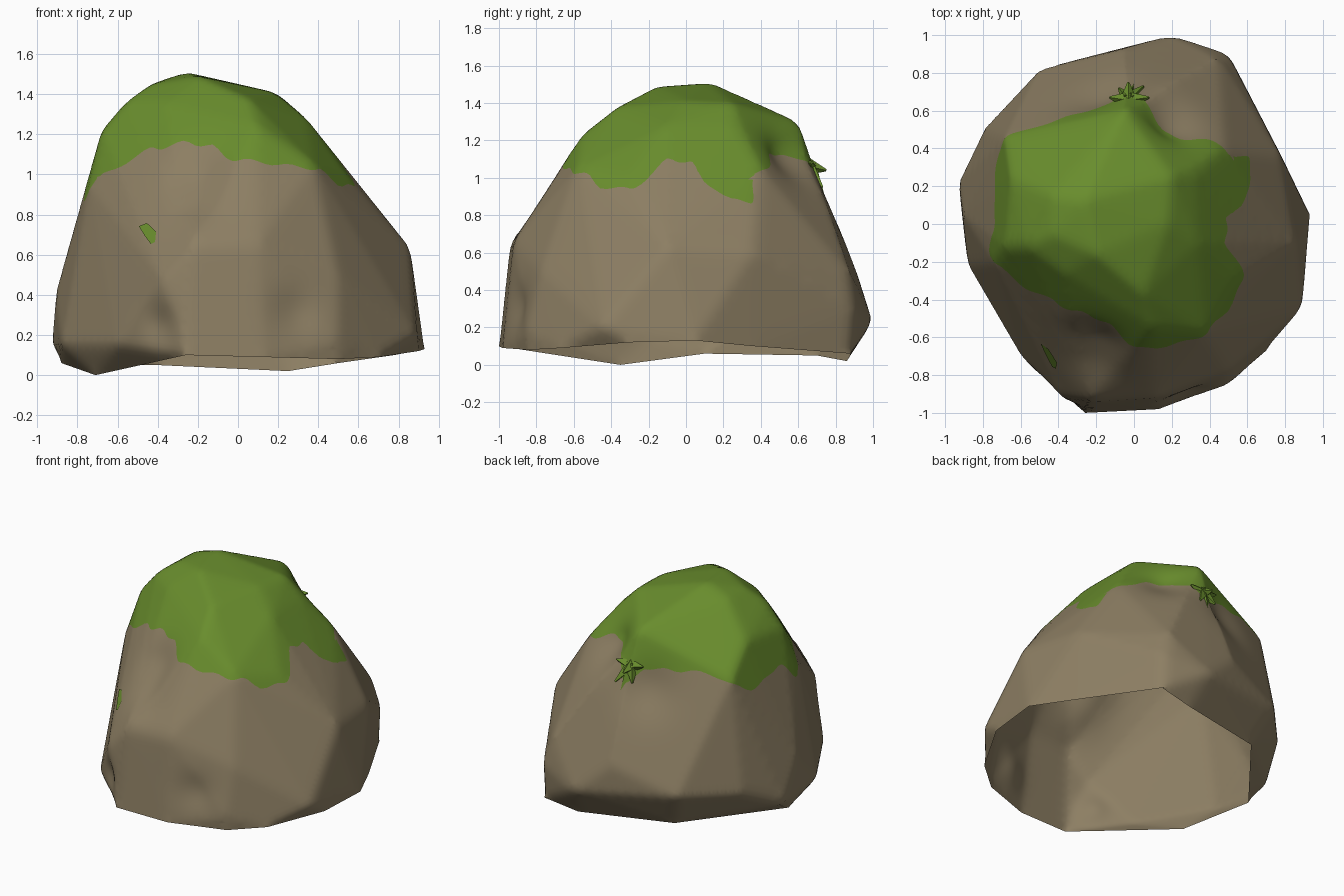
import bpy, bmesh, math
from mathutils import Vector
from mathutils.bvhtree import BVHTree

cube = bpy.data.objects.get("Cube")
if cube:
    bpy.data.objects.remove(cube, do_unlink=True)


def make_material(name, colour):
    mat = bpy.data.materials.new(name)
    mat.use_nodes = True
    mat.diffuse_color = (*colour, 1)
    mat.node_tree.nodes["Principled BSDF"].inputs["Base Color"].default_value = (*colour, 1)
    return mat


stone = make_material("brown stone", (0.265, 0.21, 0.125))
moss = make_material("green moss", (0.14, 0.265, 0.026))

# Corner points of the boulder, from the open rim at the foot to the crown
rim = [(-.71, -.35, 0), (-.88, .1, .06), (-.26, -1, .1), (.13, -.98, .09),
       (.5, -.84, .08), (.7, -.67, .09), (.9, -.31, .12), (.93, .05, .13),
       (.78, .36, .1), (.5, .88, .06), (.25, .86, .02), (-.4, .7, .05)]
belly = [(-.93, .23, .15), (-.8, .5, .28), (-.5, .82, .3), (.2, 1, .23), (.5, .9, .3),
         (.89, -.45, .2), (.5, -.85, .17), (-.6, -.7, .15), (-.88, -.22, .15)]
waist = [(-.91, .05, .4), (-.38, -.92, .48), (-.22, -.94, .66), (.1, -.92, .66),
         (.5, -.77, .5), (.86, -.1, .63), (.78, .36, .6), (.45, .88, .48), (-.05, .93, .45)]
shoulder = [(-.74, -.2, .95), (-.68, .46, 1.06), (-.45, .52, 1.05), (-.03, .68, 1.1),
            (.48, .4, 1.05), (.54, -.3, 1.0), (.38, -.58, 1.05), (0, -.6, 1.1),
            (-.38, -.37, 1.13)]
crown = [(-.68, -.12, 1.22), (-.65, .25, 1.24), (-.56, -.12, 1.36), (-.43, -.06, 1.45),
         (-.43, .15, 1.45), (-.26, .13, 1.51), (-.2, -.16, 1.49), (.05, -.37, 1.38),
         (.1, -.55, 1.24), (.18, 0, 1.41), (.2, .25, 1.4), (.34, -.1, 1.28),
         (.32, .26, 1.28), (-.05, .6, 1.3), (-.37, -.26, 1.36)]

bm = bmesh.new()
for p in rim + belly + waist + shoulder + crown:
    bm.verts.new(p)
bmesh.ops.convex_hull(bm, input=bm.verts)
bmesh.ops.delete(bm, geom=[v for v in bm.verts if not v.link_faces], context='VERTS')

# Open the underside inside the rim, leaving a hollow shell
under = [f for f in bm.faces if max(v.co.z for v in f.verts) < .14]
bmesh.ops.delete(bm, geom=under, context='FACES')

# Refine, then soften the corners
for step in range(8):
    long_edges = [e for e in bm.edges if e.calc_length() > 0.05]
    if not long_edges:
        break
    bmesh.ops.subdivide_edges(bm, edges=long_edges, cuts=1)
    bmesh.ops.triangulate(bm, faces=bm.faces)
inner = [v for v in bm.verts if not v.is_boundary]
for step in range(3):
    bmesh.ops.smooth_vert(bm, verts=inner, factor=0.5,
                          use_axis_x=True, use_axis_y=True, use_axis_z=True)

# Weathered hollows: centre, radius, push
hollows = [((-.42, -.93, .25), .1, (.01, .04, 0)),
           ((.3, -.93, .32), .12, (0, .03, 0)),
           ((-.2, -.62, .98), .16, (.01, .05, -.02)),
           ((-.2, -.75, .82), .15, (.01, .04, -.01)),
           ((.22, .6, 1.14), .16, (-.03, -.08, 0)),
           ((-.2, .72, .95), .18, (.02, -.04, 0))]
for v in bm.verts:
    for centre, radius, push in hollows:
        d = (v.co - Vector(centre)).length / radius
        v.co += Vector(push) * math.exp(-d * d)

# Ragged lower edge of the moss: heading in degrees, height
edge = [(-180, 1.0), (-169, .87), (-160, 1.0), (-135, 1.13), (-118, 1.16), (-105, 1.14),
        (-90, 1.07), (-55, 1.03), (-42, .95), (-28, .94), (-10, 1.1), (3, 1.08), (12, .96),
        (22, .88), (30, .87), (35, 1.02), (65, 1.13), (84, 1.1), (92, .95), (102, 1.06),
        (135, 1.08), (160, .94), (180, 1.0)]


def moss_depth(co):
    a = math.degrees(math.atan2(co.y, co.x))
    limit = 1
    for (a0, z0), (a1, z1) in zip(edge, edge[1:]):
        if a0 <= a <= a1:
            t = (a - a0) / (a1 - a0)
            limit = z0 + (z1 - z0) * t * t * (3 - 2 * t)
    return co.z - limit - 0.01 * math.sin(a * 0.35)


# Cut the faces along the moss edge
depth = {v: moss_depth(v.co) for v in bm.verts}
cuts = []
for e in list(bm.edges):
    a, b = e.verts
    if depth[a] * depth[b] < 0:
        t = depth[a] / (depth[a] - depth[b])
        cuts.append(bmesh.utils.edge_split(e, a, t)[1])
bmesh.ops.connect_verts(bm, verts=cuts)
bmesh.ops.triangulate(bm, faces=bm.faces)
for f in bm.faces:
    f.material_index = int(moss_depth(f.calc_center_median()) > 0)


def finish(bm, name, materials):
    mesh = bpy.data.meshes.new(name)
    bm.to_mesh(mesh)
    bm.free()
    obj = bpy.data.objects.new(name, mesh)
    bpy.context.collection.objects.link(obj)
    for mat in materials:
        mesh.materials.append(mat)
    bpy.ops.object.select_all(action='DESELECT')
    obj.select_set(True)
    bpy.context.view_layer.objects.active = obj
    bpy.ops.object.shade_smooth_by_angle(angle=math.radians(40))


surface = BVHTree.FromBMesh(bm)
finish(bm, "boulder", [stone, moss])

# Small thin patch of moss lying on the front
bm = bmesh.new()
outline = [(-.49, .74), (-.46, .69), (-.43, .65), (-.41, .66), (-.405, .71), (-.45, .755)]
points = []
for x, z in outline:
    hit, normal, index, distance = surface.ray_cast(Vector((x, -2, z)), Vector((0, 1, 0)))
    points.append(bm.verts.new(hit + normal * .006))
bm.faces.new(points)
finish(bm, "moss_patch", [moss])

# Small ragged sprig of moss hanging at the back
bm = bmesh.new()
root = Vector((-.03, .655, 1.06))
for tip in [(-.13, .67, 1.08), (.08, .67, 1.08), (-.03, .75, 1.04),
            (.0, .745, .87), (.05, .73, .95), (-.08, .72, .97)]:
    axis = Vector(tip) - root
    turn = axis.to_track_quat('Z', 'Y').to_matrix().to_4x4()
    turn.translation = root + axis / 2
    bmesh.ops.create_cone(bm, cap_ends=True, segments=4, radius1=.045, radius2=.006,
                          depth=axis.length, matrix=turn)
finish(bm, "moss_sprig", [moss])
